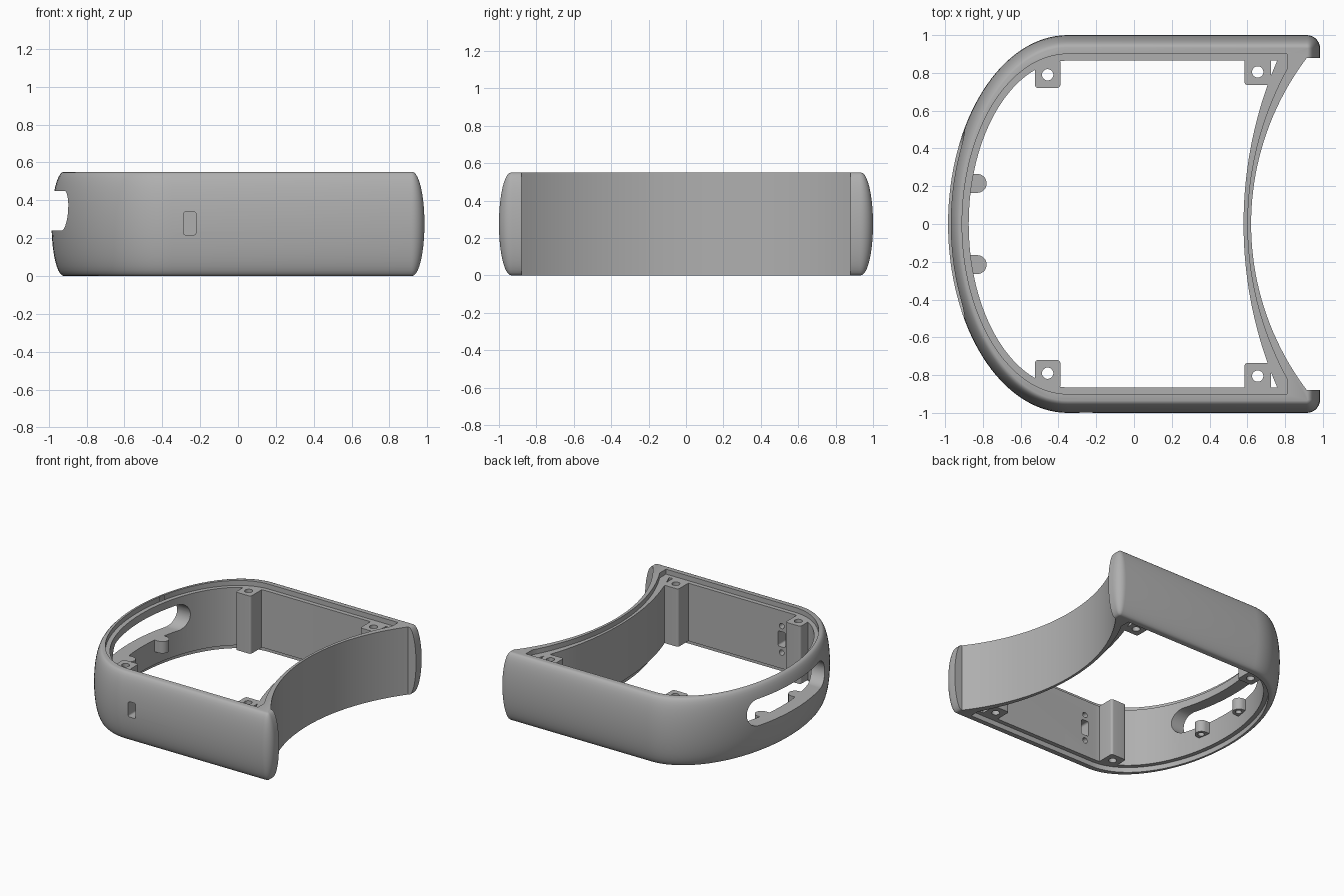
import bpy
import bmesh
from math import sin, cos, pi, sqrt

cube = bpy.data.objects.get("Cube")
if cube:
    bpy.data.objects.remove(cube)

HEIGHT = 0.55
LEDGE = 0.04      # depth of the step inside each rim
BULGE = 0.065     # how far the outer wall swells at mid height

grey = bpy.data.materials.new("satin_grey")
grey.use_nodes = True
colour = (0.43, 0.43, 0.43, 1)
grey.diffuse_color = colour
grey.node_tree.nodes["Principled BSDF"].inputs["Base Color"].default_value = colour


def loft(name, rings):
    """Closed solid skinned through equal-length rings of points."""
    bm = bmesh.new()
    rows = [[bm.verts.new(p) for p in ring] for ring in rings]
    for a, b in zip(rows, rows[1:]):
        for i in range(len(a)):
            j = (i + 1) % len(a)
            bm.faces.new((a[i], a[j], b[j], b[i]))
    bm.faces.new(rows[0][::-1])
    bm.faces.new(rows[-1])
    bmesh.ops.remove_doubles(bm, verts=bm.verts[:], dist=0.0002)
    bmesh.ops.recalc_face_normals(bm, faces=bm.faces[:])
    mesh = bpy.data.meshes.new(name)
    bm.to_mesh(mesh)
    bm.free()
    mesh.materials.append(grey)
    obj = bpy.data.objects.new(name, mesh)
    bpy.context.collection.objects.link(obj)
    return obj


def prism(name, pts, lo, hi, axis="z"):
    """Extrude a flat outline along an axis."""
    place = {"x": lambda u, v, w: (w, u, v),
             "y": lambda u, v, w: (u, w, v),
             "z": lambda u, v, w: (u, v, w)}[axis]
    return loft(name, [[place(u, v, w) for u, v in pts] for w in (lo, hi)])


def activate(obj):
    bpy.ops.object.select_all(action="DESELECT")
    obj.select_set(True)
    bpy.context.view_layer.objects.active = obj


def cut(obj, cutter):
    cutter.hide_render = True
    mod = obj.modifiers.new("cut", "BOOLEAN")
    mod.operation = "DIFFERENCE"
    mod.solver = "EXACT"
    mod.object = cutter
    activate(obj)
    bpy.ops.object.modifier_apply(modifier=mod.name)
    bpy.data.objects.remove(cutter)


def turn(cx, cy, rx, ry, start, end, n):
    """Points along an elliptical arc, angles in quarter turns."""
    angles = [(start + (end - start) * i / n) * pi / 2 for i in range(n + 1)]
    return [(cx + rx * cos(a), cy + ry * sin(a)) for a in angles]


def rounded_rect(cx, cy, hx, hy, r, n=8):
    pts = []
    for q, (sx, sy) in enumerate(((1, 1), (-1, 1), (-1, -1), (1, -1))):
        pts += turn(cx + sx * (hx - r), cy + sy * (hy - r), r, r, q, q + 1, n)
    return pts


def disc(cx, cy, r):
    return rounded_rect(cx, cy, r, r, r, 6)


def hollow_arc(x0, radius, h, n=40):
    """Shallow arc bulging toward -x, from y=-h to y=h."""
    ys = [h * (2 * i / n - 1) for i in range(n + 1)]
    return [(x0 + radius - sqrt(radius ** 2 - y * y), y) for y in ys]


def outline(d):
    """Outer footprint, pulled in by d."""
    r = 0.07 - d
    return (turn(-0.35, 0, 0.635 - d, 1 - d, 1, 3, 64)
            + turn(0.915, -0.93, r, r, -1, 0, 8)
            + [(0.985 - d, -0.88)] + hollow_arc(0.62, 1.46, 0.88)
            + [(0.985 - d, 0.88)]
            + turn(0.915, 0.93, r, r, 0, 1, 8))


# Bulging outer shell
rings = []
STEPS = 20
for i in range(STEPS + 1):
    a = pi * (i / STEPS - 0.5)
    z = HEIGHT / 2 * (1 + sin(a))
    rings.append([(x, y, z) for x, y in outline(BULGE * (1 - cos(a)))])
shell = loft("frame_shell", rings)

# Open middle and the stepped ledges at both rims
opening = turn(-0.35, 0, 0.525, 0.865, 1, 3, 64) + hollow_arc(0.58, 2.19, 0.865)
recess = (turn(-0.35, 0, 0.56, 0.9, 1, 3, 64) + [(0.81, -0.9)]
          + hollow_arc(0.60, 1.706, 0.82) + [(0.81, 0.9)])
cut(shell, prism("opening_cutter", opening, -0.1, HEIGHT + 0.1))
cut(shell, prism("top_cutter", recess, HEIGHT - LEDGE, HEIGHT + 0.1))
cut(shell, prism("bottom_cutter", recess, -0.1, LEDGE))

# Long slot through the rounded end
cut(shell, prism("slot_cutter", rounded_rect(0, 0.345, 0.5, 0.105, 0.105, 12),
                 -1.1, -0.7, "x"))

# Side port with two blind screw holes on its inner face
cut(shell, prism("port_cutter", rounded_rect(-0.255, 0.278, 0.034, 0.062, 0.015),
                 -1.1, -0.8, "y"))
for z in (0.17, 0.386):
    cut(shell, prism("screw_cutter", disc(-0.255, z, 0.022), -0.93, -0.8, "y"))

parts = [shell]

# Corner screw posts, spanning ledge to ledge
for side, s in (("back", 1), ("front", -1)):
    for end, cx, cy, hx, hy, hole in (
            ("round_end", -0.4575, 0.7975, 0.0675, 0.0775, (-0.457, 0.79)),
            ("hollow_end", 0.655, 0.8075, 0.07, 0.0725, (0.655, 0.805))):
        post = prism(f"{side}_{end}_post", rounded_rect(cx, s * cy, hx, hy, 0.018),
                     LEDGE, HEIGHT - LEDGE)
        cut(post, prism("hole_cutter", disc(hole[0], s * hole[1], 0.03),
                        -0.1, HEIGHT + 0.1))
        parts.append(post)

    # Small rounded lug below the slot, drilled from underneath
    y = s * 0.215
    lug = prism(f"{side}_lug", turn(-0.83, y, 0.05, 0.05, -1, 1, 16)
                + [(-0.88, y + 0.05), (-0.88, y - 0.05)], 0.145, 0.24)
    cut(lug, prism("lug_cutter", disc(-0.825, y, 0.024), 0.1, 0.215))
    parts.append(lug)

for part in parts:
    activate(part)
    bpy.ops.object.shade_smooth_by_angle(angle=pi / 6)
